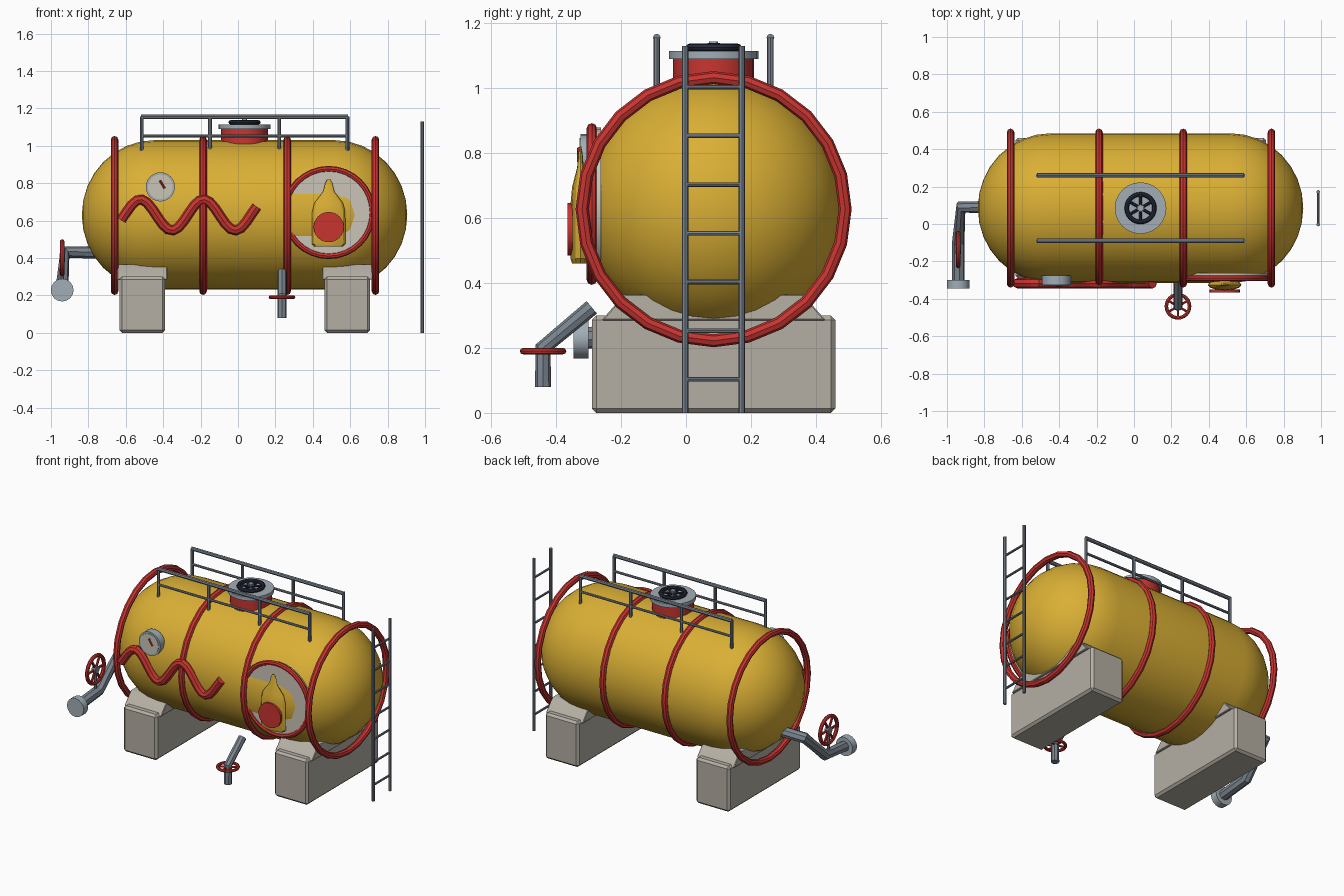
import bpy, bmesh, math
from mathutils import Vector, Matrix

if "Cube" in bpy.data.objects:
    bpy.data.objects.remove(bpy.data.objects["Cube"])


def material(name, rgb):
    m = bpy.data.materials.new(name)
    m.diffuse_color = (*rgb, 1)
    m.use_nodes = True
    m.node_tree.nodes["Principled BSDF"].inputs["Base Color"].default_value = m.diffuse_color
    return m


YELLOW = material("yellow paint", (0.70, 0.43, 0.035))
RED = material("red paint", (0.58, 0.035, 0.03))
CONCRETE = material("concrete", (0.46, 0.43, 0.37))
CREAM = material("cream", (0.60, 0.56, 0.48))
STEEL = material("steel", (0.20, 0.235, 0.28))
PALE = material("pale steel", (0.36, 0.42, 0.47))
DARK = material("dark iron", (0.02, 0.025, 0.045))

AX_Y, AX_Z, MID_X = 0.085, 0.63, 0.035   # tank axis and middle
ROT = {'X': Matrix.Rotation(math.pi / 2, 4, 'Y'),
       'Y': Matrix.Rotation(math.pi / 2, 4, 'X'),
       'Z': Matrix.Identity(4)}


def finish(name, bm, mat, angle=30):
    bmesh.ops.recalc_face_normals(bm, faces=bm.faces)
    me = bpy.data.meshes.new(name)
    bm.to_mesh(me)
    bm.free()
    me.materials.append(mat)
    ob = bpy.data.objects.new(name, me)
    bpy.context.collection.objects.link(ob)
    bpy.ops.object.select_all(action='DESELECT')
    ob.select_set(True)
    bpy.context.view_layer.objects.active = ob
    bpy.ops.object.shade_smooth_by_angle(angle=math.radians(angle))
    return ob


def lathe(name, profile, mat, centre, axis='Z', sides=24, scale=(1, 1, 1), closed=False, angle=30):
    """Revolve (radius, height) points around an axis."""
    bm = bmesh.new()
    rings = []
    for r, h in profile:
        if r < 1e-5:
            rings.append([bm.verts.new((0, 0, h))] * sides)
        else:
            rings.append([bm.verts.new((r * math.cos(2 * math.pi * i / sides),
                                        r * math.sin(2 * math.pi * i / sides), h))
                          for i in range(sides)])
    pairs = list(zip(rings, rings[1:])) + ([(rings[-1], rings[0])] if closed else [])
    for a, b in pairs:
        for i in range(sides):
            j = (i + 1) % sides
            loop = list(dict.fromkeys((a[i], a[j], b[j], b[i])))
            if len(loop) > 2:
                bm.faces.new(loop)
    bm.transform(Matrix.Translation(centre) @ ROT[axis] @ Matrix.Diagonal((*scale, 1)))
    return finish(name, bm, mat, angle)


def disc(name, r, half, mat, centre, axis='Z', sides=24):
    return lathe(name, [(0, -half), (r, -half), (r, half), (0, half)], mat, centre, axis, sides)


def ring(name, major, minor, mat, centre, axis, sides=24):
    prof = [(major + minor * math.cos(k * math.pi / 4), minor * math.sin(k * math.pi / 4)) for k in range(8)]
    return lathe(name, prof, mat, centre, axis, sides, closed=True)


def tube(name, points, r, mat):
    """Capped eight-sided tube along a path."""
    cu = bpy.data.curves.new(name, 'CURVE')
    cu.dimensions = '3D'
    cu.bevel_depth, cu.bevel_resolution, cu.use_fill_caps = r, 2, True
    sp = cu.splines.new('POLY')
    sp.points.add(len(points) - 1)
    for p, co in zip(sp.points, points):
        p.co = (*co, 1)
    cu.materials.append(mat)
    ob = bpy.data.objects.new(name, cu)
    bpy.context.collection.objects.link(ob)
    bpy.ops.object.select_all(action='DESELECT')
    ob.select_set(True)
    bpy.context.view_layer.objects.active = ob
    bpy.ops.object.convert(target='MESH')
    bpy.ops.object.shade_smooth_by_angle(angle=math.radians(30))
    return bpy.context.object


def tapered_box(name, centre, low, high, z0, z1, mat, bevel):
    """Box with separate half sizes at the bottom and top."""
    bm = bmesh.new()
    bmesh.ops.create_cube(bm, size=2)
    for v in bm.verts:
        hx, hy = high if v.co.z > 0 else low
        v.co = Vector((centre[0] + v.co.x * hx, centre[1] + v.co.y * hy, z1 if v.co.z > 0 else z0))
    bmesh.ops.bevel(bm, geom=bm.edges[:], offset=bevel, segments=1, affect='EDGES', profile=0.5)
    return finish(name, bm, mat)


def hand_wheel(name, centre, axis, major, minor, mat, hub_mat):
    """Rim, six spokes and a hub."""
    ring(name + "_rim", major, minor, mat, centre, axis)
    for k in range(3):
        a = k * math.pi / 3 + math.pi / 6
        d = ROT[axis].to_3x3() @ Vector((math.cos(a), math.sin(a), 0)) * major
        c = Vector(centre)
        tube(f"{name}_spoke_{k}", [c - d, c + d], minor * 0.65, mat)
    disc(name + "_hub", major * 0.26, minor * 1.15, hub_mat, centre, axis, 12)


# Tank body with domed ends
R, DOME, HALF = 0.40, 0.39, 0.48
arc = [(R * math.sin(k * math.pi / 16), HALF + DOME * math.cos(k * math.pi / 16)) for k in range(9)]
lathe("tank", arc + [(r, -h) for r, h in reversed(arc)], YELLOW, (MID_X, AX_Y, AX_Z), 'X', 32)

# Hoops around the tank
for i, x in enumerate((-0.66, -0.187, 0.263, 0.735)):
    ring(f"hoop_{i}", 0.405, 0.02, RED, (x, AX_Y, AX_Z - 0.003), 'X', 24)

# Support blocks
for side, x in (("left", -0.512), ("right", 0.585)):
    tapered_box(f"support_block_{side}", (x, AX_Y), (0.122, 0.375), (0.122, 0.375), 0, 0.30, CONCRETE, 0.014)
    tapered_box(f"support_cradle_{side}", (x, AX_Y), (0.135, 0.345), (0.133, 0.275), 0.285, 0.365, CONCRETE, 0.004)

# Ladder
for i, y in enumerate((-0.003, 0.172)):
    tube(f"ladder_rail_{i}", [(0.985, y, 0), (0.985, y, 1.13)], 0.010, STEEL)
for i in range(7):
    z = 0.103 + 0.15 * i
    tube(f"ladder_rung_{i}", [(0.985, -0.003, z), (0.985, 0.172, z)], 0.007, STEEL)

# Walkway railings
for side, y in (("front", -0.09), ("back", 0.26)):
    for level, z, r in (("top", 1.155, 0.012), ("middle", 1.053, 0.008)):
        tube(f"railing_{level}_{side}", [(-0.518, y, z), (0.588, y, z)], r, STEEL)
    for i, x in enumerate((-0.515, -0.15, 0.22, 0.585)):
        tube(f"railing_post_{side}_{i}", [(x, y, 0.975), (x, y, 1.155)], 0.010, STEEL)

# Top hatch
disc("hatch_neck", 0.125, 0.06, RED, (MID_X, AX_Y, 1.035))
disc("hatch_lid", 0.138, 0.0125, PALE, (MID_X, AX_Y, 1.102))
hand_wheel("hatch_wheel", (MID_X, AX_Y, 1.125), 'Z', 0.074, 0.012, DARK, STEEL)
disc("hatch_hub_cap", 0.014, 0.012, PALE, (MID_X, AX_Y, 1.131), 'Z', 12)

# Pressure gauge
disc("gauge_case", 0.078, 0.025, PALE, (-0.415, -0.30, 0.78), 'Y')
disc("gauge_face", 0.066, 0.003, CREAM, (-0.415, -0.325, 0.78), 'Y')
tube("gauge_needle", [(-0.418, -0.329, 0.815), (-0.392, -0.329, 0.772)], 0.006, RED)

# Wavy hose on the front
wave = []
for k in range(27):
    x = -0.625 + 0.725 * k / 26
    wave.append((x, -0.317, 0.63 + 0.083 * math.cos((x + 0.522) * 2 * math.pi / 0.338)))
tube("wavy_hose", wave, 0.027, RED)

# Round sign with a flask shape and a disc
SX = 0.485
disc("sign_plate", 0.235, 0.018, CREAM, (SX, -0.279, 0.643), 'Y', 32)
ring("sign_rim", 0.233, 0.016, RED, (SX, -0.29, 0.643), 'Y', 32)
flask = [(0, 0.46), (0.075, 0.46), (0.09, 0.475), (0.088, 0.65), (0.076, 0.695),
         (0.03, 0.755), (0.019, 0.80), (0.008, 0.82), (0, 0.82)]
lathe("sign_flask", flask, YELLOW, (SX, -0.325, 0), 'Z', 12, (1, 0.34, 1))
disc("sign_disc", 0.081, 0.008, RED, (SX, -0.357, 0.565), 'Y')

# Side outlet pipe with flange and hand wheel
tube("side_pipe", [(-0.74, 0.09, 0.43), (-0.925, 0.09, 0.43), (-0.94, -0.10, 0.25), (-0.94, -0.31, 0.23)], 0.034, STEEL)
disc("side_flange", 0.061, 0.023, PALE, (-0.94, -0.323, 0.228), 'Y', 16)
hand_wheel("side_wheel", (-0.94, -0.137, 0.40), 'X', 0.088, 0.012, RED, STEEL)
tube("side_wheel_stem", [(-0.94, -0.137, 0.25), (-0.94, -0.137, 0.40)], 0.010, STEEL)

# Front drain pipe with hand wheel
tube("drain_pipe", [(0.235, -0.29, 0.325), (0.235, -0.44, 0.20), (0.235, -0.44, 0.08)], 0.025, STEEL)
hand_wheel("drain_wheel", (0.235, -0.44, 0.19), 'Z', 0.062, 0.0095, RED, STEEL)
